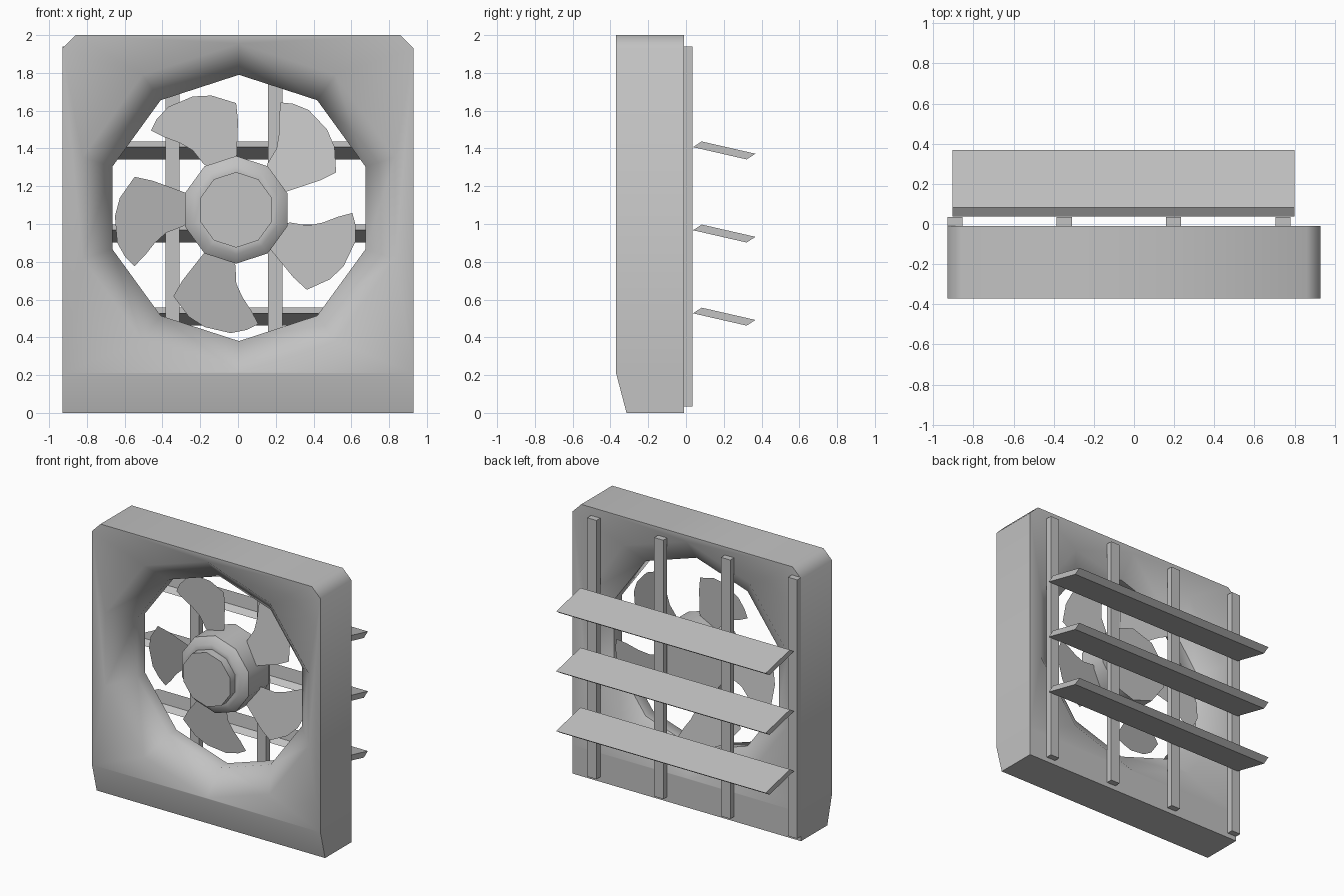
import bpy, bmesh, math
from mathutils import Vector, Matrix

cube = bpy.data.objects.get("Cube")
if cube:
    bpy.data.objects.remove(cube, do_unlink=True)

grey = bpy.data.materials.new("painted_grey_metal")
grey.use_nodes = True
colour = (0.54, 0.54, 0.54, 1)
grey.diffuse_color = colour
grey.node_tree.nodes["Principled BSDF"].inputs["Base Color"].default_value = colour


def finish(bm, name, angle=None):
    """Turn a bmesh into a named grey object, optionally smooth shaded."""
    bmesh.ops.recalc_face_normals(bm, faces=bm.faces)
    mesh = bpy.data.meshes.new(name)
    bm.to_mesh(mesh)
    bm.free()
    mesh.materials.append(grey)
    obj = bpy.data.objects.new(name, mesh)
    bpy.context.collection.objects.link(obj)
    if angle:
        bpy.ops.object.select_all(action="DESELECT")
        obj.select_set(True)
        bpy.context.view_layer.objects.active = obj
        bpy.ops.object.shade_smooth_by_angle(angle=math.radians(angle))
    return obj


def ring(bm, points, y):
    return [bm.verts.new((x, y, z)) for x, z in points]


def band(bm, a, b):
    """Quads between two closed rings of equal length."""
    for i in range(len(a)):
        j = (i + 1) % len(a)
        bm.faces.new((a[i], a[j], b[j], b[i]))


def zip_rings(bm, outer, inner):
    """Triangles between two closed rings of different lengths."""
    i = j = 0
    n, m = len(outer), len(inner)
    while i < n or j < m:
        o, o2 = outer[i % n], outer[(i + 1) % n]
        k, k2 = inner[j % m], inner[(j + 1) % m]
        step_outer = j == m or (i < n and (o2.co - k.co).length < (k2.co - o.co).length)
        if step_outer:
            bm.faces.new((o, o2, k))
            i += 1
        else:
            bm.faces.new((o, k2, k))
            j += 1


def decagon(cx, cz, r):
    return [(cx + r * math.sin(math.tau * k / 10), cz + r * math.cos(math.tau * k / 10))
            for k in range(10)]


def extrude(name, profile, axis, start, end):
    """Prism from a closed profile of 3D points, pushed along an axis."""
    bm = bmesh.new()
    a, b = ([bm.verts.new(Vector(p) + axis * t) for p in profile] for t in (start, end))
    band(bm, a, b)
    bm.faces.new(a)
    bm.faces.new(b)
    return finish(bm, name)


# Frame: box with cut top corners and a ten-sided opening, conical on both sides
FRONT, BACK = -0.37, -0.01
W, CUT, SILL = 0.93, 0.07, 0.21
outline = [(W - CUT, 2), (W, 2 - CUT), (W, SILL), (-W, SILL), (-W, 2 - CUT), (CUT - W, 2)]
bm = bmesh.new()
front, back = ring(bm, outline, FRONT), ring(bm, outline, BACK)
mouth = decagon(0.005, 1.085, 0.87)
hole = decagon(0.005, 1.085, 0.705)
mouth_front, mouth_back = ring(bm, mouth, FRONT), ring(bm, mouth, BACK)
lip_front, lip_back = ring(bm, hole, -0.22), ring(bm, hole, -0.13)
zip_rings(bm, front, mouth_front)
band(bm, mouth_front, lip_front)
band(bm, lip_front, lip_back)
band(bm, lip_back, mouth_back)
zip_rings(bm, back, mouth_back)
for i in (0, 1, 3, 4, 5):
    j = (i + 1) % 6
    bm.faces.new((front[i], front[j], back[j], back[i]))
# Sill under the opening, slanted at the front
fr, fl = ring(bm, [(W, 0), (-W, 0)], -0.315)
br, bl = ring(bm, [(W, 0), (-W, 0)], BACK)
for quad in ((front[2], front[3], fl, fr), (back[2], back[3], bl, br), (fr, fl, bl, br),
             (front[2], back[2], br, fr), (front[3], back[3], bl, fl)):
    bm.faces.new(quad)
finish(bm, "frame", 50)

# Hub: turned ten-sided motor housing with a bevelled shoulder and a raised cap
CX, CZ = -0.01, 1.075
bm = bmesh.new()
profile = [(0.285, -0.02), (0.285, -0.25), (0.235, -0.29), (0.2, -0.29), (0.2, -0.35)]
rings = [ring(bm, decagon(CX, CZ, r), y) for r, y in profile]
for a, b in zip(rings, rings[1:]):
    band(bm, a, b)
bm.faces.new(rings[0])
bm.faces.new(rings[-1])
finish(bm, "hub", 45)

# Blades: five pitched sheets around the hub
blade = [(-0.1, 0.2), (-0.17, 0.24), (-0.23, 0.315), (-0.3, 0.355), (-0.38, 0.385),
         (-0.45, 0.42), (-0.42, 0.48), (-0.36, 0.545), (-0.23, 0.6), (-0.13, 0.605),
         (0, 0.565), (0.01, 0.47), (0, 0.2)]
for k, angle in enumerate((0, 69.5, 138.5, 216, 288)):
    bm = bmesh.new()
    bm.faces.new([bm.verts.new((x, -0.15 - 0.2 * x, z)) for x, z in blade])
    turn = Matrix.Translation((CX, 0, CZ)) @ Matrix.Rotation(math.radians(angle), 4, "Y")
    bmesh.ops.transform(bm, matrix=turn, verts=bm.verts)
    finish(bm, f"blade_{k + 1}")

# Rear bars: four uprights behind the frame
for k in range(4):
    x = -0.93 + 0.545 * k
    square = [(x, BACK, 0), (x + 0.075, BACK, 0), (x + 0.075, 0.035, 0), (x, 0.035, 0)]
    extrude(f"rear_bar_{k + 1}", square, Vector((0, 0, 1)), 0.035, 1.94)

# Louvers: three slanted slats on the bars
for k in range(3):
    z = 0.527 + 0.44 * k
    slat = [(0, 0.037, z), (0, 0.083, z + 0.03), (0, 0.368, z - 0.035), (0, 0.321, z - 0.065)]
    extrude(f"louver_{k + 1}", slat, Vector((1, 0, 0)), -0.905, 0.8)
